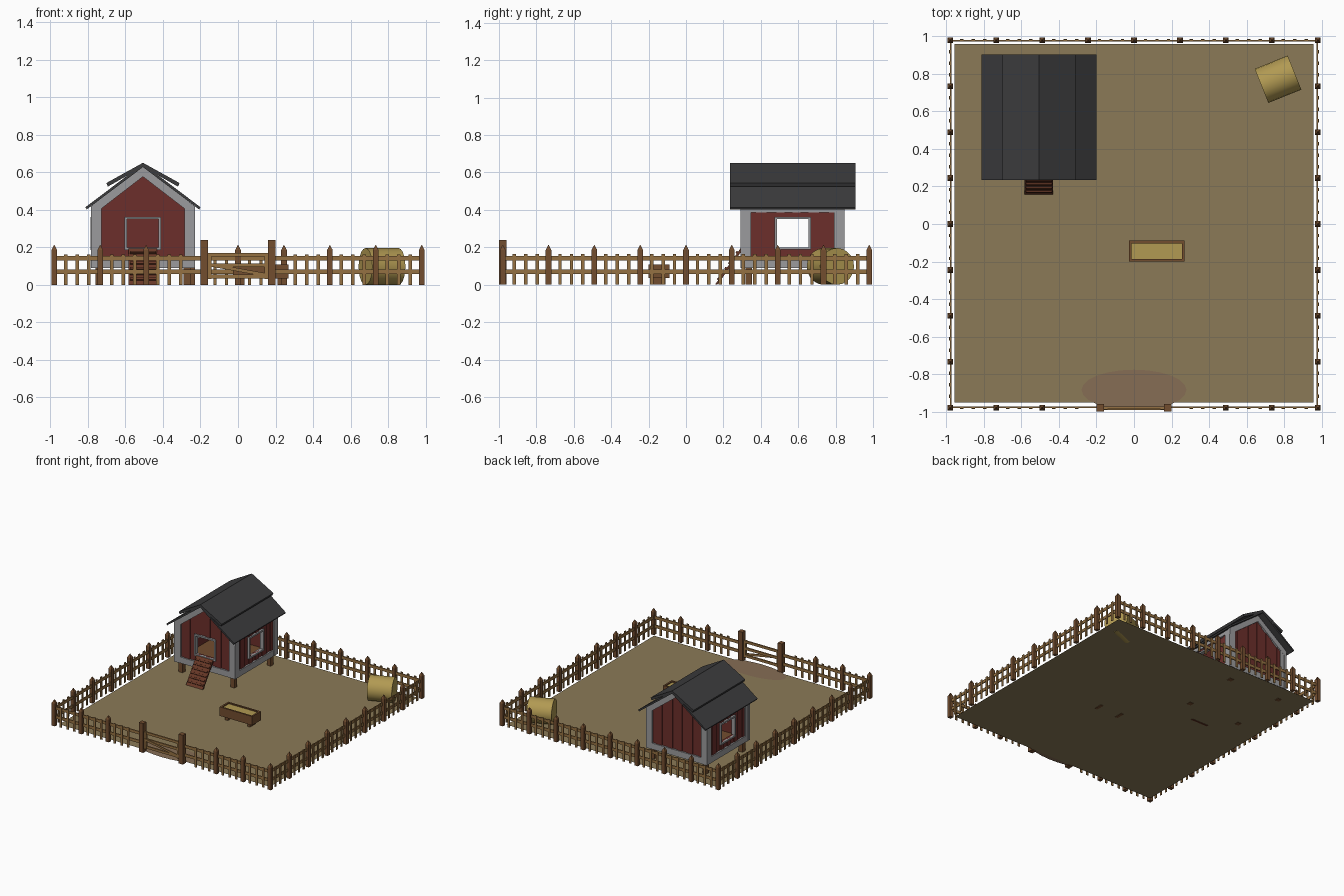
import bpy, bmesh, math
from mathutils import Matrix

if "Cube" in bpy.data.objects:
    bpy.data.objects.remove(bpy.data.objects["Cube"])

I = Matrix.Identity(4)


def rot(deg, x=0, y=0):
    return Matrix.Translation((x, y, 0)) @ Matrix.Rotation(math.radians(deg), 4, 'Z')


def material(name, r, g, b):
    m = bpy.data.materials.new(name)
    m.diffuse_color = (r, g, b, 1)
    m.use_nodes = True
    m.node_tree.nodes["Principled BSDF"].inputs["Base Color"].default_value = m.diffuse_color
    return m


RED = material("red_boards", .15, .028, .024)
ROOF = material("roof_slate", .045, .045, .047)
TRIM = material("trim_grey", .33, .33, .34)
WOOD = material("light_wood", .30, .165, .055)
DARK = material("dark_wood", .17, .075, .028)
RAMP = material("ramp_wood", .14, .04, .02)
HAY = material("hay", .44, .32, .085)
SOIL = material("soil", .26, .195, .095)
DIRT = material("bare_dirt", .24, .155, .09)


def prism(bm, pts, a, b, M=I):
    """Extrude an x-z outline along y from a to b."""
    f = [bm.verts.new(M @ Matrix.Translation((x, a, z)).translation) for x, z in pts]
    k = [bm.verts.new(M @ Matrix.Translation((x, b, z)).translation) for x, z in pts]
    n = len(pts)
    bm.faces.new(f)
    bm.faces.new(k[::-1])
    for i in range(n):
        j = (i + 1) % n
        bm.faces.new((f[i], k[i], k[j], f[j]))


def box(bm, x0, x1, y0, y1, z0, z1, M=I):
    prism(bm, [(x0, z0), (x1, z0), (x1, z1), (x0, z1)], y0, y1, M)


def finish(name, bm, mat):
    bmesh.ops.recalc_face_normals(bm, faces=bm.faces)
    me = bpy.data.meshes.new(name)
    bm.to_mesh(me)
    bm.free()
    me.materials.append(mat)
    ob = bpy.data.objects.new(name, me)
    bpy.context.collection.objects.link(ob)
    return ob


# Ground and worn patch at the gate
bm = bmesh.new()
bmesh.ops.create_grid(bm, x_segments=1, y_segments=1, size=.956,
                      matrix=Matrix.Translation((0, .004, .003)))
finish("ground", bm, SOIL)
bm = bmesh.new()
bmesh.ops.create_circle(bm, cap_ends=True, segments=24, radius=1,
                        matrix=Matrix.Translation((0, -.885, .006)) @ Matrix.Diagonal((.28, .108, 1, 1)))
finish("dirt_patch", bm, DIRT)

# Fence: four sides of posts, rails and pickets; the front leaves a gate gap
E, STEP = .98, .245
posts, rails = bmesh.new(), bmesh.new()
for side in range(4):
    M = rot(90 * side)
    for i in range(8):
        t = -E + i * STEP
        if side or i not in (3, 4, 5):
            box(posts, t - .015, t + .015, -E - .015, -E + .015, 0, .185, M)
            bmesh.ops.create_cone(posts, cap_ends=False, segments=4, radius1=.0215, radius2=.001,
                                  depth=.028, matrix=M @ Matrix.Translation((t, -E, .199))
                                  @ Matrix.Rotation(math.pi / 4, 4, 'Z'))
        if side == 0 and i in (3, 4):
            continue
        for k in (1, 2, 3):
            p = t + k * STEP / 4
            box(rails, p - .009, p + .009, -E - .007, -E, 0, .163, M)
    spans = [(-E, E)] if side else [(-E, -.19), (.19, E)]
    for a, b in spans:
        for z in (.07, .142):
            box(rails, a, b, -E, -E + .008, z - .012, z + .012, M)
finish("fence_posts", posts, DARK)
finish("fence_rails_and_pickets", rails, WOOD)

# Gate
bm = bmesh.new()
for s in (-1, 1):
    box(bm, s * .18 - .02, s * .18 + .02, -1, -.96, 0, .24)
finish("gate_posts", bm, DARK)
bm = bmesh.new()
for z in (.045, .105, .16):
    box(bm, -.16, .16, -.986, -.974, z - .01, z + .01)
for s in (-1, 1):
    box(bm, s * .15 - .01, s * .15 + .01, -.99, -.974, .03, .17)
prism(bm, [(-.16, .10), (-.16, .118), (.16, .06), (.16, .042)], -.992, -.986)
finish("gate", bm, WOOD)

# Coop walls: boards with open door and windows, plus grey trim
CX, CY, H = -.507, .57, .277
EDGES = [-.262, -.195, -.14, -.085, -.0425, 0, .0425, .085, .14, .195, .262]


def rake(u):
    return .632 - .77 * abs(u)


walls, trim = bmesh.new(), bmesh.new()
for side in range(4):
    M = rot(90 * side, CX, CY)
    gable, opening = side % 2 == 0, side != 2
    for n, (a, b) in enumerate(zip(EDGES, EDGES[1:])):
        ta, tb = (rake(a), rake(b)) if gable else (.42, .42)
        y0 = -H + (.009 if n % 2 else .015)
        if opening and abs(a + b) / 2 < .085:
            box(walls, a, b, y0, -H + .03, .1, .2, M)
            prism(walls, [(a, .35), (b, .35), (b, tb), (a, ta)], y0, -H + .03, M)
        else:
            prism(walls, [(a, .1), (b, .1), (b, tb), (a, ta)], y0, -H + .03, M)
    for s in (-1, 1):
        box(trim, s * .25 - .028, s * .25 + .028, -H, -H + .02, .09, .415, M)
    box(trim, -.222, .222, -H + .001, -H + .02, .09, .14, M)
    if gable:
        us = (-.278, 0, .278)
        prism(trim, [(u, rake(u)) for u in us] + [(u, rake(u) - .055) for u in us[::-1]],
              -H - .001, -H + .02, M)
    else:
        box(trim, -.222, .222, -H + .001, -H + .02, .385, .415, M)
    if opening:
        for s in (-1, 1):
            box(trim, s * .0905 - .0065, s * .0905 + .0065, -H - .002, -H + .03, .187, .363, M)
        for z in (.1935, .3565):
            box(trim, -.084, .084, -H - .002, -H + .03, z - .0065, z + .0065, M)
finish("coop_walls", walls, RED)
finish("coop_trim", trim, TRIM)

# Coop floor and legs
bm = bmesh.new()
box(bm, CX - .26, CX + .26, CY - .26, CY + .26, .095, .115)
for sx in (-1, 1):
    for sy in (-1, 1):
        x, y = CX + sx * .235, CY + sy * .235
        box(bm, x - .018, x + .018, y - .018, y + .018, 0, .1)
finish("coop_floor_and_legs", bm, DARK)

# Roof: steep lower slabs with shallower upper slabs lifted above them
bm = bmesh.new()
M = rot(0, CX, 0)
for s in (-1, 1):
    prism(bm, [(0, .645), (s * .307, .414), (s * .300, .402), (0, .628)], .235, .905, M)
    prism(bm, [(0, .651), (s * .195, .543), (s * .187, .524), (0, .630)], .235, .905, M)
finish("coop_roof", bm, ROOF)

# Ramp with cleats
bm = bmesh.new()
M = rot(90)
prism(bm, [(.155, 0), (.168, 0), (.305, .19), (.295, .2)], -CX - .076, -CX + .076, M)
for k in range(1, 7):
    y, z = .155 + .02 * k, .0286 * k
    prism(bm, [(y - .004, z - .006), (y - .01, z), (y - .004, z + .01), (y + .004, z + .006)],
          -CX - .07, -CX + .07, M)
finish("ramp", bm, RAMP)

# Feeding trough
M = rot(0, .122, -.145)
bm = bmesh.new()
box(bm, -.14, .14, -.047, .047, .035, .05, M)
for s in (-1, 1):
    box(bm, -.148, .148, s * .049 - .007, s * .049 + .007, .035, .108, M)
    box(bm, s * .141 - .007, s * .141 + .007, -.042, .042, .035, .108, M)
    box(bm, s * .1 - .012, s * .1 + .012, -.035, .035, 0, .035, M)
finish("trough", bm, DARK)
bm = bmesh.new()
box(bm, -.134, .134, -.042, .042, .05, .1, M)
finish("trough_feed", bm, HAY)

# Round hay bale
bpy.ops.mesh.primitive_cylinder_add(vertices=20, radius=.098, depth=.19, location=(.768, .772, .098),
                                    rotation=(0, math.pi / 2, math.radians(22)))
bale = bpy.context.object
bale.name = "hay_bale"
bale.data.materials.append(HAY)
bpy.ops.object.shade_smooth_by_angle()
